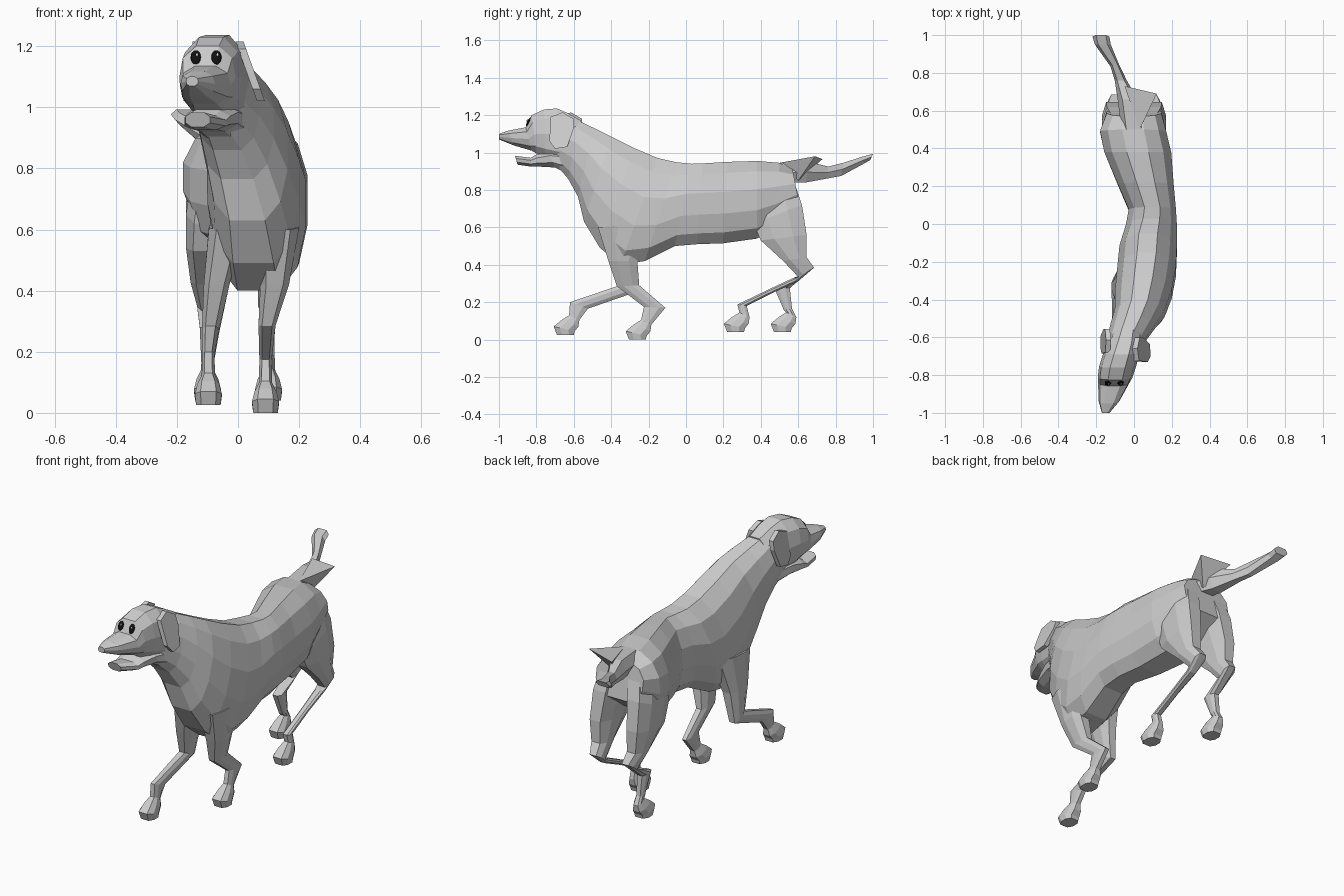
import bpy, bmesh, math
from mathutils import Vector


def material(name, rgb):
    m = bpy.data.materials.new(name)
    m.diffuse_color = (*rgb, 1)
    return m


COAT = material("grey coat", (0.6, 0.6, 0.6))
BLACK = material("eye black", (0.005, 0.005, 0.005))
WHITE = material("eye white", (0.85, 0.85, 0.85))


def finish(bm, name, mat):
    bmesh.ops.recalc_face_normals(bm, faces=bm.faces)
    me = bpy.data.meshes.new(name)
    bm.to_mesh(me)
    bm.free()
    me.materials.append(mat)
    ob = bpy.data.objects.new(name, me)
    bpy.context.collection.objects.link(ob)
    return ob


def loft(name, rings, n=8, top=1.0, low=1.0):
    """Skin over rings given as (y1, z1, y2, z2, centre x, half width).
    top and low below 1 make that half of the section boxier."""
    bm = bmesh.new()
    loops = []
    off = math.pi / n
    k = 1 / math.cos(off)
    for y1, z1, y2, z2, cx, hw in rings:
        mid = Vector((cx, (y1 + y2) / 2, (z1 + z2) / 2))
        half = Vector((0, (y1 - y2) / 2, (z1 - z2) / 2))
        loop = []
        for i in range(n):
            a = 2 * math.pi * i / n + off
            c, s = math.cos(a) * k, min(1, max(-1, math.sin(a) * k))
            x = math.copysign(abs(s) ** (top if c > 0 else low), s)
            loop.append(bm.verts.new(mid + half * c + Vector((hw * x, 0, 0))))
        loops.append(loop)
    for a, b in zip(loops, loops[1:]):
        for i in range(n):
            j = (i + 1) % n
            bm.faces.new((a[i], a[j], b[j], b[i]))
    bm.faces.new(loops[0])
    bm.faces.new(loops[-1])
    return finish(bm, name, COAT)


def leg(name, rings):
    loft(name, rings, top=.6, low=.6)


def foot(x, h, z):
    """Paw rings, placed from the heel."""
    return [(h - .025, z + .105, h + .03, z + .08, x, .022),
            (h - .065, z + .08, h + .025, z + .045, x, .036),
            (h - .107, z + .045, h + .005, z + .02, x, .044),
            (h - .09, z, h, z, x, .04)]


# torso and neck, curved sideways
loft("body", [
    (-.70, 1.19, -.69, .93, -.07, .08),
    (-.57, 1.168, -.63, .86, -.035, .105),
    (-.49, 1.13, -.578, .765, -.003, .12),
    (-.40, 1.085, -.545, .63, .03, .132),
    (-.28, 1.025, -.46, .49, .05, .15),
    (-.15, .97, -.35, .40, .067, .155),
    (-.05, .948, -.22, .42, .075, .152),
    (.03, .94, -.06, .50, .092, .135),
    (.09, .942, .06, .51, .097, .125),
    (.22, .95, .20, .515, .062, .148),
    (.38, .955, .38, .54, .02, .177),
    (.50, .945, .48, .60, -.005, .175),
    (.57, .91, .61, .70, 0, .145)], n=12, top=.85, low=.62)

# skull and upper muzzle
loft("head", [
    (-.56, 1.17, -.58, .95, -.035, .075),
    (-.63, 1.21, -.62, .95, -.05, .09),
    (-.69, 1.236, -.68, .95, -.067, .096),
    (-.76, 1.230, -.75, .97, -.087, .098),
    (-.825, 1.20, -.80, .995, -.10, .092),
    (-.857, 1.135, -.825, 1.01, -.107, .083),
    (-.95, 1.117, -.92, 1.038, -.132, .056),
    (-1.0, 1.10, -1.0, 1.07, -.15, .02)], n=10, top=.8, low=.65)

# open lower jaw
loft("lower_jaw", [
    (-.58, 1.01, -.62, .88, -.04, .08),
    (-.74, 1.01, -.70, .92, -.08, .08),
    (-.80, .99, -.79, .925, -.10, .074),
    (-.83, .972, -.83, .925, -.107, .068),
    (-.915, .983, -.90, .935, -.132, .04)], top=.7, low=.8)


# hanging ears: a thin slab leaning outwards towards the bottom
def ear(name, shift, x_top, x_low):
    outline = [(-.725, 1.19), (-.66, 1.215), (-.60, 1.18), (-.60, 1.13),
               (-.635, 1.03), (-.70, 1.02), (-.73, 1.06)]
    bm = bmesh.new()
    sides = []
    for dx in (-.013, .013):
        sides.append([bm.verts.new((x_top + (x_low - x_top) * (1.215 - z) / .195 + dx,
                                    y + shift, z)) for y, z in outline])
    a, b = sides
    bm.faces.new(a)
    bm.faces.new(b)
    for i in range(len(a)):
        j = (i + 1) % len(a)
        bm.faces.new((a[i], a[j], b[j], b[i]))
    finish(bm, name, COAT)


ear("right_ear", 0, .005, .075)
ear("left_ear", .045, -.135, -.165)


# eyes with a small glint, lying on the sloping forehead
def disc(name, mat, loc, size):
    bm = bmesh.new()
    bmesh.ops.create_uvsphere(bm, u_segments=12, v_segments=8, radius=1)
    ob = finish(bm, name, mat)
    ob.location, ob.scale = loc, size
    ob.rotation_euler = (math.radians(-26), 0, 0)


for side, x in (("left", -.138), ("right", -.071)):
    disc(side + "_eye", BLACK, (x, -.842, 1.163), (.017, .008, .026))
    disc(side + "_eye_glint", WHITE, (x + .004, -.848, 1.172), (.004, .004, .006))

# front legs: right one planted, left one reaching forward
leg("right_front_leg", [
    (-.47, .60, -.20, .62, .13, .07),
    (-.415, .42, -.26, .42, .12, .047),
    (-.37, .285, -.25, .29, .095, .028),
    (-.225, .175, -.11, .17, .09, .02)] + foot(.09, -.215, 0))
leg("left_front_leg", [
    (-.47, .60, -.20, .62, -.035, .06),
    (-.415, .42, -.26, .42, -.07, .042),
    (-.37, .285, -.28, .25, -.09, .028),
    (-.62, .20, -.525, .165, -.097, .02)] + foot(-.097, -.60, .025))


# hind legs: shared thigh, then a long or short shank
def thigh(s):
    return [(.33, .80, .58, .84, s * .085, .06),
            (.36, .62, .62, .72, s * .105, .065),
            (.40, .53, .645, .56, s * .115, .055),
            (.52, .42, .645, .44, s * .11, .045),
            (.60, .335, .685, .385, s * .10, .034)]


leg("right_hind_leg", thigh(1) + [
    (.57, .328, .60, .312, .10, .025),
    (.45, .272, .46, .248, .10, .02),
    (.275, .188, .325, .18, .10, .02)] + foot(.10, .31, .04))
leg("left_hind_leg", thigh(-1) + [
    (.47, .28, .555, .275, -.10, .025),
    (.522, .16, .567, .165, -.10, .02)] + foot(-.10, .56, .04))

# tail swung to one side, wide at the root and at the tip
loft("tail", [
    (.50, .945, .55, .84, 0, .07),
    (.66, .95, .64, .84, -.03, .055),
    (.76, .925, .76, .862, -.07, .032),
    (.84, .945, .83, .875, -.10, .025),
    (.95, .98, .95, .94, -.165, .042),
    (1.0, .993, .985, .96, -.175, .045)], n=6)

# pointed tuft at the tail root
bm = bmesh.new()
v = [bm.verts.new(p) for p in ((.03, .50, .945), (-.05, .73, .965),
                               (.12, .69, .98), (.03, .60, .85))]
for f in ((0, 1, 2), (0, 1, 3), (1, 2, 3), (0, 2, 3)):
    bm.faces.new([v[i] for i in f])
finish(bm, "tail_tuft", COAT)
